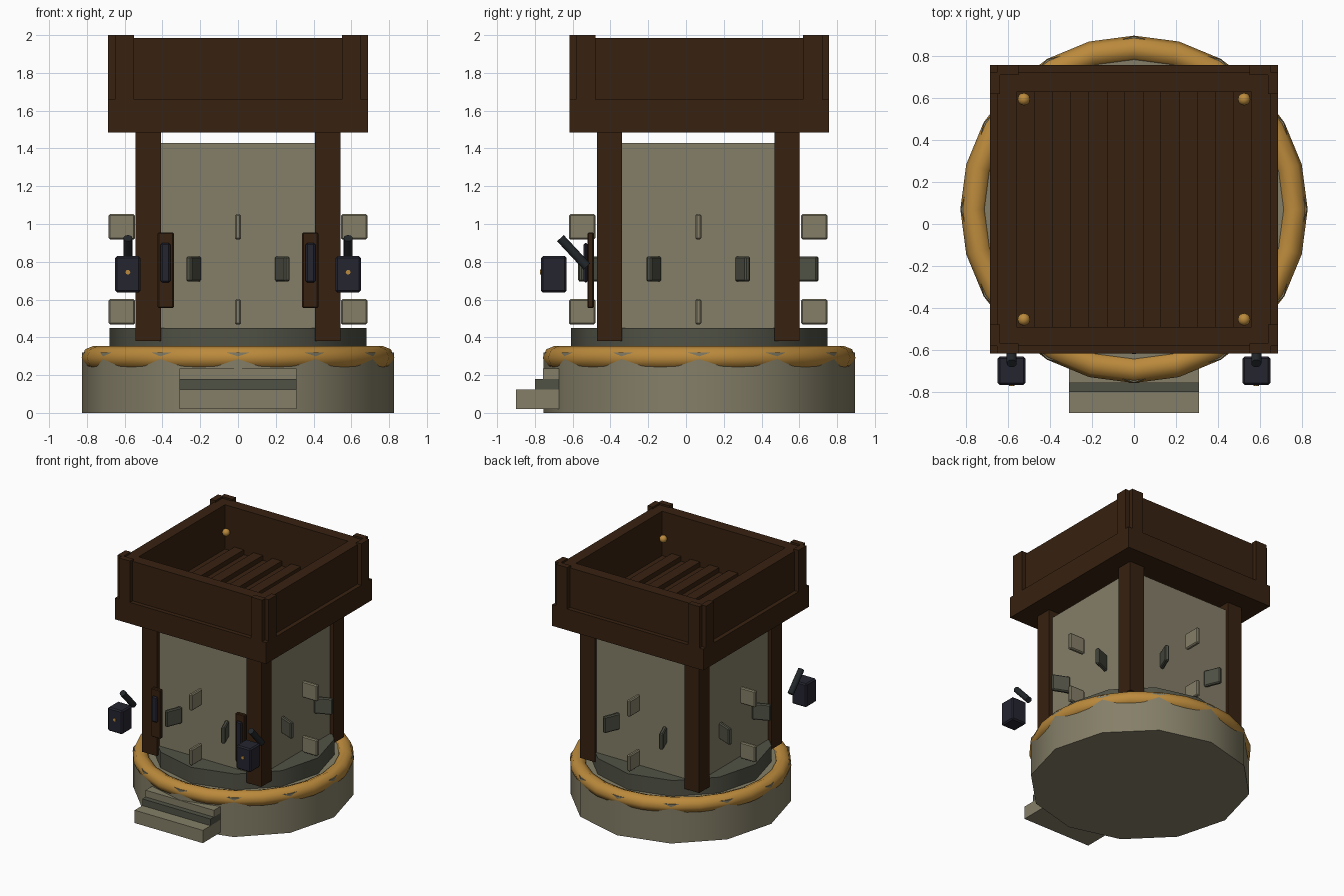
import bpy, math
from mathutils import Vector

if "Cube" in bpy.data.objects:
    bpy.data.objects.remove(bpy.data.objects["Cube"])

CY = 0.07  # y of the tower axis


def material(name, rgb):
    m = bpy.data.materials.new(name)
    m.diffuse_color = (*rgb, 1)
    m.use_nodes = True
    m.node_tree.nodes["Principled BSDF"].inputs["Base Color"].default_value = m.diffuse_color
    return m


STONE = material("light_stone", (0.235, 0.212, 0.138))
DARK = material("dark_stone", (0.082, 0.084, 0.060))
WOOD = material("dark_wood", (0.038, 0.0155, 0.005))
GOLD = material("gold", (0.50, 0.255, 0.045))
IRON = material("blue_iron", (0.018, 0.018, 0.030))
STEEL = material("dark_steel", (0.016, 0.020, 0.023))


def finish(name, mat, bevel=0, smooth=None):
    ob = bpy.context.object
    ob.name = name
    ob.data.materials.append(mat)
    if bevel:
        b = ob.modifiers.new("bevel", 'BEVEL')
        b.width, b.segments = bevel, 1
    if smooth:
        bpy.ops.object.shade_smooth_by_angle(angle=math.radians(smooth))
    return ob


def box(name, mat, x, y, z, bevel=0, turn=0):
    """Box from (low, high) ranges on each axis."""
    bpy.ops.mesh.primitive_cube_add(size=1, location=[sum(r) / 2 for r in (x, y, z)])
    ob = bpy.context.object
    dims = [r[1] - r[0] for r in (x, y, z)]
    for v in ob.data.vertices:
        v.co = [c * d for c, d in zip(v.co, dims)]
    ob.rotation_euler.z = turn
    return finish(name, mat, bevel)


def drum(name, mat, r, z0, z1, sides):
    bpy.ops.mesh.primitive_cylinder_add(vertices=sides, radius=r, depth=z1 - z0,
                                        location=(0, CY, (z0 + z1) / 2))
    return finish(name, mat, smooth=40)


def rod(name, mat, a, b, r, sides=12):
    a, b = Vector(a), Vector(b)
    bpy.ops.mesh.primitive_cylinder_add(vertices=sides, radius=r, depth=(b - a).length,
                                        location=(a + b) / 2)
    bpy.context.object.rotation_euler = (b - a).to_track_quat('Z', 'Y').to_euler()
    return finish(name, mat, smooth=40)


# Round stone base, rim ring and second tier
drum("base", STONE, 0.825, 0, 0.32, 12)
drum("upper_tier", DARK, 0.68, 0.30, 0.45, 12)
bpy.ops.mesh.primitive_torus_add(major_segments=24, minor_segments=8, major_radius=0.765,
                                 minor_radius=0.063, location=(0, CY, 0.292))
finish("rim_ring", GOLD, smooth=60)

# Entrance steps
box("lower_step", STONE, (-0.31, 0.31), (-0.90, -0.60), (0.02, 0.125))
box("middle_step", DARK, (-0.31, 0.31), (-0.80, -0.60), (0.125, 0.18))
box("top_step", STONE, (-0.31, 0.31), (-0.757, -0.60), (0.18, 0.235))

# Tower core and corner posts
H = 0.507
box("tower_wall", STONE, (-H, H), (CY - H, CY + H), (0.40, 1.43))
for sx in (-1, 1):
    for sy in (-1, 1):
        x, y = sx * 0.475, CY - 0.005 + sy * 0.47
        box("corner_post", WOOD, (x - 0.067, x + 0.067), (y - 0.067, y + 0.067), (0.38, 1.50))


# Thin stones standing out radially around the tower
def radial_stone(angle, z, mat):
    cx, cy = 0.615 * math.cos(angle), CY - 0.005 + 0.615 * math.sin(angle)
    box("wall_stone", mat, (cx - 0.07, cx + 0.07), (cy - 0.016, cy + 0.016),
        (z - 0.067, z + 0.067), 0.008, angle)


for k in range(4):
    for z in (0.535, 0.985):
        radial_stone(k * math.pi / 2, z, STONE)
for k in range(8):
    radial_stone((k + 0.5) * math.pi / 4, 0.762, DARK)

# Crate on top: floor, alternating planks
OUT, MID, INN = 0.687, 0.652, 0.56
box("crate_floor", WOOD, (-MID, MID), (CY - MID, CY + MID), (1.485, 1.60))
step = 2 * INN / 13
for i in range(13):
    x = -INN + i * step
    box("floor_plank", WOOD, (x, x + step), (CY - INN, CY + INN), (1.58, 1.62 + 0.04 * (i % 2)))

# Crate sides: a wide lower band, a set-back panel and corner trims on each side
for s in (-1, 1):
    def span(a, b, c=0):
        return tuple(sorted((c + s * a, c + s * b)))
    full, inner = (-OUT, OUT), (-INN, INN)
    box("band_front_back", WOOD, full, span(INN, OUT, CY), (1.485, 1.66))
    box("band_side", WOOD, span(INN, OUT), (CY - INN, CY + INN), (1.485, 1.66))
    box("panel_front_back", WOOD, (-MID, MID), span(INN, MID, CY), (1.66, 1.985))
    box("panel_side", WOOD, span(INN, MID), (CY - INN, CY + INN), (1.66, 1.985))
    for t in (-1, 1):
        tx = tuple(sorted((t * 0.55, t * MID)))
        ty = (tx[0] + CY, tx[1] + CY)
        box("trim_front_back", WOOD, tx, span(0.64, OUT, CY), (1.66, 2.0))
        box("trim_side", WOOD, span(0.64, OUT), ty, (1.66, 2.0))
        # Small gold knobs inside the crate corners
        bpy.ops.mesh.primitive_uv_sphere_add(segments=12, ring_count=8, radius=0.03,
                                             location=(s * 0.525, CY + t * 0.525, 1.78))
        finish("corner_knob", GOLD, smooth=60)

# Front fittings, mirrored left and right
for s in (-1, 1):
    def span_x(a, b):
        return tuple(sorted((s * a, s * b)))
    box("bracket_plate", WOOD, span_x(0.34, 0.425), (-0.522, -0.488), (0.555, 0.955), 0.006)
    box("bracket_strip", IRON, span_x(0.358, 0.41), (-0.542, -0.52), (0.69, 0.90), 0.009)
    box("lantern_body", IRON, span_x(0.517, 0.65), (-0.767, -0.632), (0.637, 0.83), 0.01)
    rod("lantern_arm", STEEL, (s * 0.583, -0.665, 0.925), (s * 0.583, -0.525, 0.775), 0.024)
    rod("lantern_stud", GOLD, (s * 0.583, -0.773, 0.745), (s * 0.583, -0.76, 0.745), 0.013, 8)
